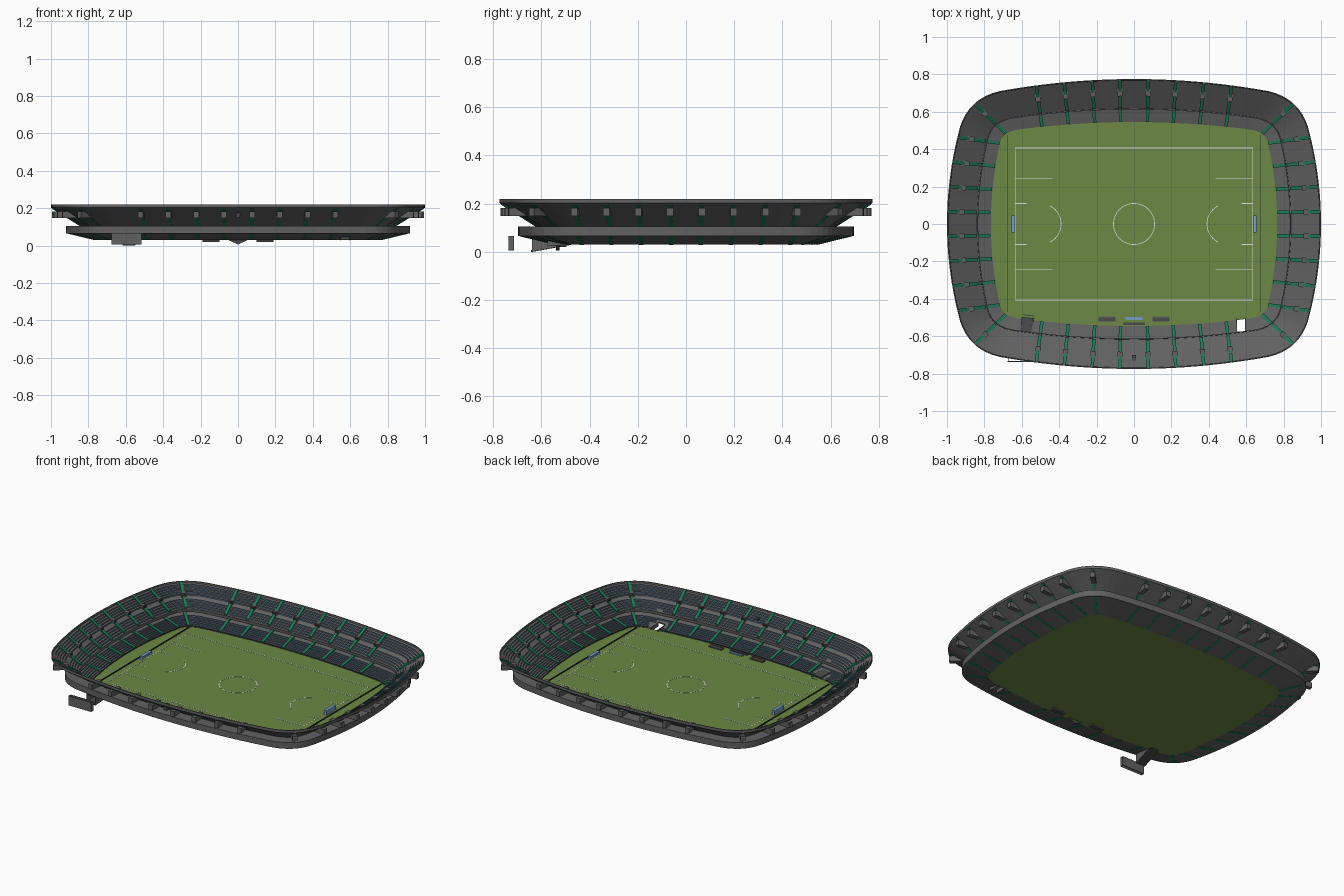
import bpy, bmesh, math
from mathutils import Vector

if "Cube" in bpy.data.objects:
    bpy.data.objects.remove(bpy.data.objects["Cube"])


def mat(name, c):
    m = bpy.data.materials.new(name)
    m.diffuse_color = (*c, 1)
    m.use_nodes = True
    m.node_tree.nodes["Principled BSDF"].inputs["Base Color"].default_value = m.diffuse_color
    return m


GREY = mat("concrete grey", (0.12, 0.12, 0.12))
DARK = mat("dark grey", (0.07, 0.07, 0.073))
BLACK = mat("board black", (0.025, 0.025, 0.027))
SEAT = mat("seat slate blue", (0.11, 0.195, 0.3))
GREEN = mat("aisle green", (0.013, 0.19, 0.09))
GRASS = mat("grass", (0.15, 0.25, 0.057))
WHITE = mat("line white", (0.75, 0.75, 0.75))
BLUE = mat("goal blue", (0.19, 0.34, 0.6))


def finish(bm, name, m):
    bmesh.ops.recalc_face_normals(bm, faces=bm.faces)
    me = bpy.data.meshes.new(name)
    bm.to_mesh(me)
    bm.free()
    me.materials.append(m)
    ob = bpy.data.objects.new(name, me)
    bpy.context.collection.objects.link(ob)
    return ob


# Bowl plan: t = 0 is the grass edge, t = 1 the outer rim
def dims(t):
    return (.765 + .235 * t, .545 + .23 * t,
            Vector((.62 + .1 * t, .505 + .205 * t)), Vector((.715 + .215 * t, .44 + .08 * t)))


def long_pt(x, t):
    a, b, p, q = dims(t)
    return Vector((x, b - (b - p.y) * (x / p.x) ** 2))


def short_pt(y, t):
    a, b, p, q = dims(t)
    return Vector((a - (a - q.x) * (y / q.y) ** 2, y))


def corner_pt(s, t):
    a, b, p, q = dims(t)
    m, n = -2 * (b - p.y) / p.x, -2 * (a - q.x) / q.y
    y = (p.y + m * (q.x - n * q.y - p.x)) / (1 - m * n)
    c = Vector((q.x + n * (y - q.y), y)) * .9 + (p + q) * .05
    return p * (1 - s) ** 2 + c * 2 * s * (1 - s) + q * s * s


def outline(t):
    p, q = dims(t)[2:]
    k = [long_pt(p.x * i / 16, t) for i in range(16)]
    k += [corner_pt(i / 8, t) for i in range(8)]
    k += [short_pt(q.y * (1 - i / 10), t) for i in range(11)]
    r = k[::-1]
    return (k + [Vector((v.x, -v.y)) for v in r][1:] + [-v for v in k][1:]
            + [Vector((-v.x, v.y)) for v in r][1:-1])


def ring(name, profile, m):
    """Sweep a closed (t, z) profile round the bowl."""
    bm = bmesh.new()
    loops = [[bm.verts.new((v.x, v.y, z)) for v in outline(t)] for t, z in profile]
    n = len(loops[0])
    for j, lo in enumerate(loops):
        hi = loops[(j + 1) % len(loops)]
        for i in range(n):
            bm.faces.new((lo[i], lo[(i + 1) % n], hi[(i + 1) % n], hi[i]))
    return finish(bm, name, m)


def beam(bm, p0, p1, w, z0, z1):
    """Six-sided bar from p0 to p1; z0 and z1 are (bottom, top) at each end."""
    p0, p1 = Vector(p0), Vector(p1)
    d = (p1 - p0).normalized()
    n = Vector((-d.y, d.x)) * w / 2
    v = [bm.verts.new((q.x, q.y, z)) for p, zz in ((p0, z0), (p1, z1))
         for q, z in ((p - n, zz[0]), (p + n, zz[0]), (p + n, zz[1]), (p - n, zz[1]))]
    for f in ((0, 1, 2, 3), (4, 5, 6, 7), (0, 1, 5, 4), (1, 2, 6, 5), (2, 3, 7, 6), (3, 0, 4, 7)):
        bm.faces.new([v[i] for i in f])


def beams(name, m, items):
    bm = bmesh.new()
    for it in items:
        beam(bm, *it)
    return finish(bm, name, m)


def low_z(t):
    return .037 + t / .65 * .037


def up_z(t):
    return .112 + (t - .3) / .7 * .102


def in_gate(p):
    return .53 < abs(p.x) < .62 and -.59 < p.y < -.45


# Pitch
bm = bmesh.new()
f = bm.faces.new([bm.verts.new((v.x, v.y, .03)) for v in outline(0)])
ext = bmesh.ops.extrude_face_region(bm, geom=[f])
bmesh.ops.translate(bm, vec=(0, 0, .005), verts=[e for e in ext["geom"] if isinstance(e, bmesh.types.BMVert)])
finish(bm, "grass_pitch", GRASS)

# Pitch markings
Z = (.0352, .0362)
marks = []
for s in (-1, 1):
    marks.append(((-.635, s * .407), (.635, s * .407), .004, Z, Z))
    marks.append(((s * .635, -.405), (s * .635, .405), .004, Z, Z))
    for y, x in ((.245, .435), (.11, .575)):
        for k in (-1, 1):
            marks.append(((s * .635, k * y), (s * x, k * y), .004, Z, Z))


def arc(cx, a0, a1, n):
    pts = [(cx + .11 * math.cos(a0 + (a1 - a0) * i / n), .11 * math.sin(a0 + (a1 - a0) * i / n)) for i in range(n + 1)]
    return [(pts[i], pts[i + 1], .004, Z, Z) for i in range(n)]


marks += arc(0, 0, 2 * math.pi, 32) + arc(-.5, -1.1, 1.1, 12) + arc(.5, math.pi - 1.1, math.pi + 1.1, 12)
beams("pitch_markings", WHITE, marks)

# Stands and concourse
lower = ring("lower_tier", [(0, .03), (0, .037), (.65, .074), (.65, .066)], GREY)
ring("concourse_wall", [(.63, .066), (.66, .066), (.66, .105), (.3, .105), (.3, .098), (.63, .098)], GREY)
ring("upper_tier", [(.3, .098), (.29, .118), (.31, .118), (.315, up_z(.315)), (.97, up_z(.97)),
                    (.975, .22), (1, .22), (1, .203)], GREY)

# Openings for the two pitch gates in the lower tier
cut = beams("gate_cutter", DARK, [((s * .572, -.47), (s * .572, -.575), .045, (-.1, .09), (-.1, .09)) for s in (-1, 1)])
cut.hide_render = True
mod = lower.modifiers.new("gates", "BOOLEAN")
mod.object, mod.operation, mod.solver = cut, "DIFFERENCE", "EXACT"
bpy.context.view_layer.objects.active = lower
bpy.ops.object.modifier_apply(modifier="gates")
bpy.data.objects.remove(cut)


# Seat rows: thin upright strips
def rows(name, m, ts, zf, h):
    bm = bmesh.new()
    for t in ts:
        pts = outline(t)
        lo = [bm.verts.new((v.x, v.y, zf(t))) for v in pts]
        hi = [bm.verts.new((v.x, v.y, zf(t) + h)) for v in pts]
        for i in range(len(pts)):
            j = (i + 1) % len(pts)
            if not in_gate((pts[i] + pts[j]) / 2):
                bm.faces.new((lo[i], lo[j], hi[j], hi[i]))
    finish(bm, name, m)


rows("lower_seat_rows", SEAT, [.06 + .065 * i for i in range(6)], low_z, .008)
rows("upper_seat_rows", SEAT, [.35 + .06 * i for i in range(4)] + [.66 + .06 * i for i in range(5)], up_z, .0085)
rows("pitch_side_wall", BLACK, [.004], lambda t: .034, .009)

# Stair aisles and entrance boxes repeated round the bowl
spots = []
for sx in (-1, 1):
    for sy in (-1, 1):
        fl = lambda v, sx=sx, sy=sy: Vector((v.x * sx, v.y * sy))
        for x in (.075, .22, .368, .515):
            spots.append(lambda t, x=x, fl=fl: fl(long_pt(x * (.955 + .06 * t), t)))
        for y in (.065, .195, .325, .455):
            spots.append(lambda t, y=y, fl=fl: fl(short_pt(y * (.95 + .07 * t), t)))
        spots.append(lambda t, fl=fl: fl(corner_pt(.5, t)))


def slope(p, zf, t0, t1, w, dn, up):
    return (p(t0), p(t1), w, (zf(t0) - dn, zf(t0) + up), (zf(t1) - dn, zf(t1) + up))


beams("lower_aisles", GREEN, [slope(p, low_z, .01, .6, .018, .0085, .0082) for p in spots])
beams("upper_aisles", GREEN, [slope(p, up_z, .33, .97, .018, .0145, .0087) for p in spots])
B = (.148, .181)
beams("entrance_boxes", GREY, [(p(.61), p(.98), .028, B, B) for p in spots])
D = (.152, .176)
beams("entrance_doorways", BLACK, [(p(.603), p(.613), .02, D, D) for p in spots])
beams("commentary_box", DARK, [((0, -.7), (0, -.73), .022, (.15, .185), (.15, .185))])

# Boards behind the goals
beams("goal_end_boards", BLACK, [((s * .675, -.47), (s * .675, .475), .004, (.035, .042), (.035, .042)) for s in (-1, 1)])

# Goals: back net, roof and side nets
goal = []
for s in (-1, 1):
    goal.append(((s * .654, -.045), (s * .654, .045), .003, (.035, .06), (.035, .06)))
    goal.append(((s * .645, -.045), (s * .645, .045), .02, (.058, .061), (.058, .061)))
    for k in (-.045, .045):
        goal.append(((s * .636, k), (s * .655, k), .003, (.035, .06), (.035, .06)))
beams("goals", BLUE, goal)

# Team shelters and central bench
H = (.02, .041)
beams("team_shelters", DARK, [((s * .1, -.51), (s * .19, -.51), .028, H, H) for s in (-1, 1)])
beams("shelter_roof_bars", GREY, [((s * .1, y), (s * .19, y), .005, (.04, .043), (.04, .043)) for s in (-1, 1) for y in (-.498, -.522)])
beams("central_bench", BLUE, [((-.045, -.505), (.045, -.505), .014, (.034, .041), (.034, .041))])
beams("central_stairwell", DARK, [((s * .06, -.533), (0, -.533), .014, (.034, .041), (.006, .041)) for s in (-1, 1)])

# Corner tunnel with ramp, and the outer service block
beams("tunnel_ramp", DARK, [((-.565, -.485), (-.585, -.64), .055, (.028, .036), (0, .008))])
beams("tunnel_walls", GREY, [((-.565 + k, -.5), (-.585 + k, -.64), .005, (.026, .045), (0, .057)) for k in (-.03, .03)])
beams("tunnel_roof", DARK, [((-.57, -.5), (-.585, -.64), .06, (.046, .051), (.053, .059))])
S = (.005, .065)
beams("service_block", GREY, [((-.675, -.735), (-.515, -.735), .003, S, S), ((-.675, -.716), (-.515, -.716), .003, S, S),
                              ((-.673, -.735), (-.673, -.716), .003, S, S), ((-.517, -.735), (-.517, -.716), .003, S, S)])
beams("gate_side_walls", GREY, [((.572 + k, -.5), (.572 + k, -.575), .004, (.026, .046), (.026, .052)) for k in (-.025, .025)])
